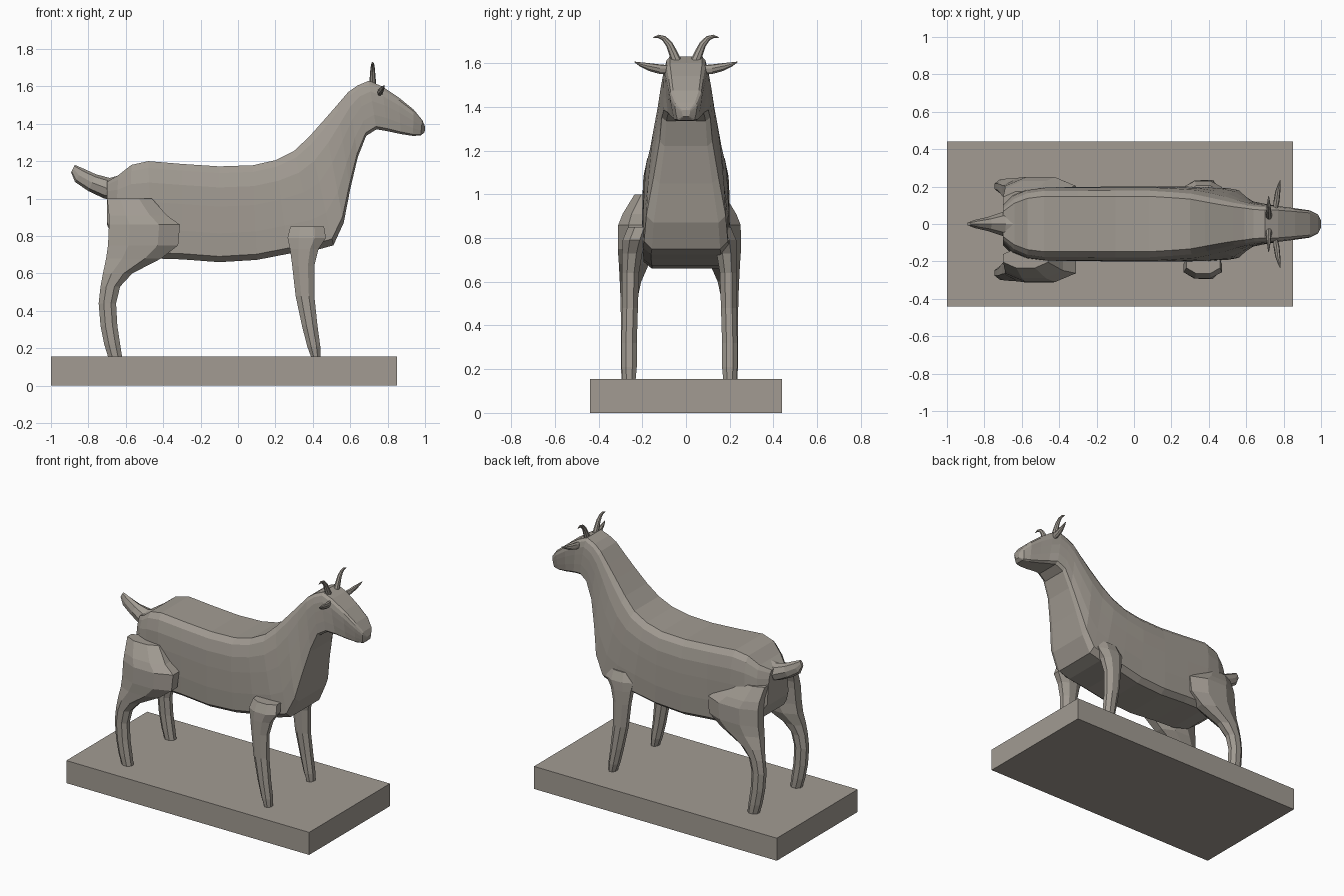
import bpy, bmesh, math
from mathutils import Vector

stone = bpy.data.materials.new("warm grey stone")
stone.diffuse_color = (0.36, 0.33, 0.29, 1)


def loft(name, rings):
    """Skin a list of closed point rings and cap both ends."""
    bm = bmesh.new()
    vs = [[bm.verts.new(p) for p in ring] for ring in rings]
    n = len(vs[0])
    for a, b in zip(vs, vs[1:]):
        for i in range(n):
            j = (i + 1) % n
            bm.faces.new((a[i], a[j], b[j], b[i]))
    bm.faces.new(vs[0])
    bm.faces.new(vs[-1])
    bmesh.ops.recalc_face_normals(bm, faces=bm.faces)
    me = bpy.data.meshes.new(name)
    bm.to_mesh(me)
    bm.free()
    me.materials.append(stone)
    ob = bpy.data.objects.new(name, me)
    bpy.context.collection.objects.link(ob)
    return ob


# Plinth
bpy.ops.mesh.primitive_cube_add(size=1, location=(-0.075, 0, 0.0775))
plinth = bpy.context.object
plinth.name = "plinth"
plinth.scale = (1.85, 0.88, 0.155)
plinth.data.materials.append(stone)

# Body, neck and head: top x, top z, bottom x, bottom z, upper and lower half width
stations = [
    (-0.70, 1.09, -0.70, 0.86, 0.09, 0.12),
    (-0.64, 1.125, -0.66, 0.77, 0.15, 0.16),
    (-0.57, 1.18, -0.58, 0.71, 0.185, 0.18),
    (-0.48, 1.20, -0.46, 0.68, 0.20, 0.19),
    (-0.30, 1.185, -0.30, 0.675, 0.20, 0.195),
    (-0.10, 1.172, -0.10, 0.66, 0.20, 0.20),
    (0.08, 1.178, 0.10, 0.672, 0.20, 0.20),
    (0.20, 1.205, 0.27, 0.705, 0.19, 0.205),
    (0.30, 1.255, 0.42, 0.725, 0.18, 0.205),
    (0.38, 1.33, 0.51, 0.75, 0.16, 0.20),
    (0.46, 1.42, 0.565, 0.87, 0.14, 0.19),
    (0.53, 1.50, 0.60, 1.05, 0.125, 0.155),
    (0.59, 1.57, 0.64, 1.22, 0.115, 0.125),
    (0.64, 1.605, 0.685, 1.335, 0.105, 0.115),
    (0.70, 1.63, 0.74, 1.37, 0.10, 0.105),
    (0.77, 1.60, 0.80, 1.36, 0.10, 0.085),
    (0.86, 1.54, 0.87, 1.345, 0.09, 0.07),
    (0.94, 1.475, 0.935, 1.335, 0.08, 0.055),
    (0.985, 1.42, 0.977, 1.337, 0.055, 0.04),
    (1.0, 1.385, 0.998, 1.355, 0.02, 0.015),
]
profile = [(0.78, 0), (0.97, 0.06), (1.0, 0.3), (1.0, 0.58),
           (0.98, 0.78), (0.89, 0.93), (0.74, 1.0)]


def body_ring(tx, tz, bx, bz, wt, wb):
    half = [(bx + (tx - bx) * v, u * (wb + (wt - wb) * v), bz + (tz - bz) * v)
            for u, v in profile]
    return half + [(x, -y, z) for x, y, z in reversed(half)]


loft("body_and_head", [body_ring(*s) for s in stations])

# Legs: z, rear x, front x, inner y, outer y (measured from the leg centre plane)
hind = [
    (0.155, -0.695, -0.62, 0.20, 0.265), (0.22, -0.715, -0.63, 0.198, 0.268),
    (0.32, -0.735, -0.645, 0.198, 0.268), (0.44, -0.745, -0.652, 0.195, 0.268),
    (0.53, -0.735, -0.63, 0.19, 0.27), (0.60, -0.722, -0.565, 0.175, 0.273),
    (0.68, -0.705, -0.41, 0.14, 0.277), (0.75, -0.695, -0.32, 0.13, 0.282),
    (0.86, -0.69, -0.31, 0.12, 0.28), (0.91, -0.69, -0.38, 0.12, 0.26),
    (1.0, -0.70, -0.46, 0.10, 0.205)]
front = [
    (0.155, 0.39, 0.44, 0.20, 0.26), (0.21, 0.37, 0.44, 0.195, 0.265),
    (0.32, 0.342, 0.425, 0.195, 0.265), (0.48, 0.308, 0.408, 0.19, 0.262),
    (0.64, 0.29, 0.408, 0.185, 0.262), (0.73, 0.278, 0.43, 0.17, 0.262),
    (0.79, 0.265, 0.47, 0.15, 0.26), (0.85, 0.28, 0.46, 0.13, 0.235)]


def leg_ring(side, z, x0, x1, y0, y1):
    pts = []
    for i in range(8):
        a = math.radians(22.5 + 45 * i)
        x = (x0 + x1) / 2 + (x1 - x0) / 2 * math.cos(a) / math.cos(math.pi / 8)
        y = (y0 + y1) / 2 + (y1 - y0) / 2 * math.sin(a) / math.cos(math.pi / 8)
        pts.append((x, side * y - 0.03, z))
    return pts


for side, tag in ((-1, "right"), (1, "left")):
    loft("hind_leg_" + tag, [leg_ring(side, *s) for s in hind])
    loft("front_leg_" + tag, [leg_ring(side, *s) for s in front])


def tube(name, path, sides=8):
    """Elliptical tube; each path entry is centre, first half axis, second half axis."""
    rings = []
    for c, u, v in path:
        c, u, v = Vector(c), Vector(u), Vector(v)
        rings.append([c + u * math.cos(t) + v * math.sin(t)
                      for t in (2 * math.pi * i / sides for i in range(sides))])
    return loft(name, rings)


# Tail
tube("tail", [((-0.60, 0, 1.06), (0.0, 0, 0.075), (0, 0.11, 0)),
              ((-0.70, 0, 1.055), (0.015, 0, 0.055), (0, 0.065, 0)),
              ((-0.78, 0, 1.085), (0.02, 0, 0.045), (0, 0.038, 0)),
              ((-0.85, 0, 1.125), (0.022, 0, 0.036), (0, 0.022, 0)),
              ((-0.882, 0, 1.16), (0.01, 0, 0.02), (0, 0.01, 0))])

for s, tag in ((-1, "right"), (1, "left")):
    # Horn: curls up and outwards
    pts = [(0.04, 1.60, 0.024), (0.058, 1.645, 0.020), (0.076, 1.685, 0.016),
           (0.10, 1.713, 0.012), (0.125, 1.722, 0.008), (0.15, 1.717, 0.002)]
    path = []
    for i, (y, z, r) in enumerate(pts):
        a, b = pts[max(i - 1, 0)], pts[min(i + 1, len(pts) - 1)]
        d = Vector((0, s * (b[0] - a[0]), b[1] - a[1])).normalized()
        path.append(((0.72, s * y, z), (r * 0.8, 0, 0), (0, -d.z * r, d.y * r)))
    tube("horn_" + tag, path)
    # Ear: thin pointed leaf
    tube("ear_" + tag, [
        ((0.755, s * 0.07, 1.57), (0.010, 0, 0.004), (0, 0, 0.02)),
        ((0.762, s * 0.12, 1.572), (0.016, 0, 0.004), (0, 0, 0.022)),
        ((0.768, s * 0.17, 1.582), (0.014, 0, 0.004), (0, 0, 0.018)),
        ((0.776, s * 0.21, 1.594), (0.008, 0, 0.002), (0, 0, 0.010)),
        ((0.782, s * 0.235, 1.605), (0.002, 0, 0), (0, 0, 0.002))])
